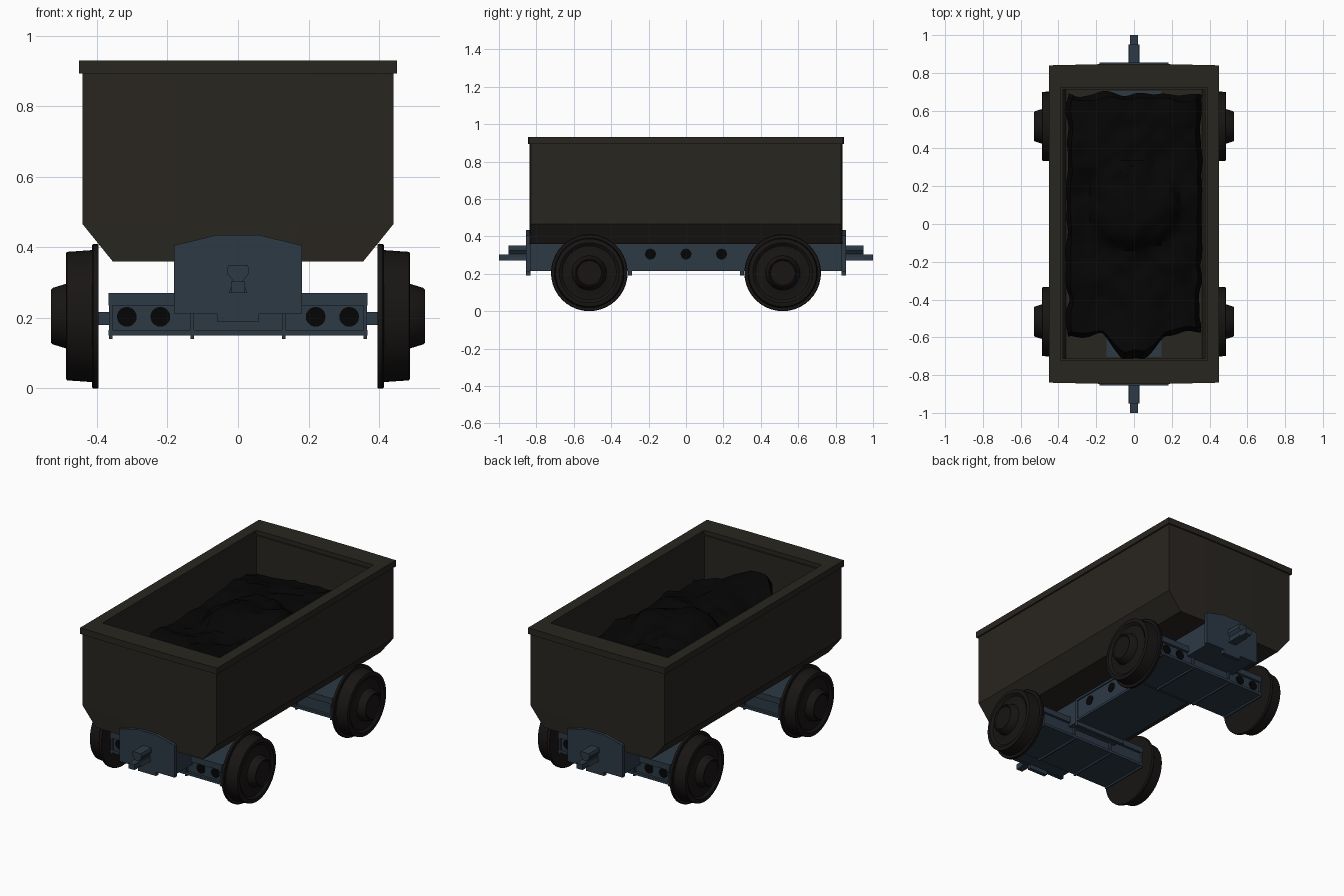
import bpy, bmesh, math
from mathutils import Vector, noise

if "Cube" in bpy.data.objects:
    bpy.data.objects.remove(bpy.data.objects["Cube"])


def material(name, rgb):
    m = bpy.data.materials.new(name)
    m.diffuse_color = (*rgb, 1)
    m.use_nodes = True
    m.node_tree.nodes["Principled BSDF"].inputs["Base Color"].default_value = m.diffuse_color
    return m


RUST = material("dark_rusty_steel", (0.022, 0.019, 0.0145))
BLUE = material("blue_steel", (0.025, 0.041, 0.060))
IRON = material("wheel_iron", (0.009, 0.0075, 0.007))
BLACK = material("black", (0.0015, 0.0015, 0.0015))


def finish(name, bm, mat, smooth=False):
    bmesh.ops.recalc_face_normals(bm, faces=bm.faces)
    me = bpy.data.meshes.new(name)
    bm.to_mesh(me)
    bm.free()
    me.materials.append(mat)
    ob = bpy.data.objects.new(name, me)
    bpy.context.collection.objects.link(ob)
    if smooth:
        bpy.ops.object.select_all(action='DESELECT')
        ob.select_set(True)
        bpy.context.view_layer.objects.active = ob
        bpy.ops.object.shade_smooth_by_angle(angle=math.radians(35))
    return ob


def loft(name, rings, mat, smooth=False):
    """Skin a closed solid through rings of equal point count."""
    bm = bmesh.new()
    vs = [[bm.verts.new(p) for p in r] for r in rings]
    n = len(vs[0])
    for a, b in zip(vs, vs[1:]):
        for i in range(n):
            j = (i + 1) % n
            bm.faces.new((a[i], a[j], b[j], b[i]))
    bm.faces.new(vs[0])
    bm.faces.new(vs[-1])
    return finish(name, bm, mat, smooth)


def box(name, x, y, z, mat):
    return loft(name, [[(x[0], y[0], h), (x[1], y[0], h), (x[1], y[1], h), (x[0], y[1], h)]
                       for h in z], mat)


def lathe(name, profile, centre, mat, side=1, n=40):
    """Revolve (x, radius) points about an axle along x."""
    rings = [[(side * (centre[0] + x), centre[1] + r * math.cos(2 * math.pi * i / n),
               centre[2] + r * math.sin(2 * math.pi * i / n)) for i in range(n)]
             for x, r in profile]
    return loft(name, rings, mat, True)


def disc(name, centre, r, axis):
    """Thin black disc that reads as a hole in a plate."""
    rings = []
    for d in (-0.0015, 0.0015):
        ring = []
        for i in range(20):
            a = 2 * math.pi * i / 20
            c, s = r * math.cos(a), r * math.sin(a)
            ring.append(Vector(centre) + Vector((d, c, s) if axis == 'x' else (c, d, s)))
        rings.append(ring)
    return loft(name, rings, BLACK)


# Tub: outer wall, rim, inner wall and floor, with slightly bowed ends
def tub_ring(z, x, y, bow):
    front = [(-x, -y), (-x * .4, -y - bow), (x * .4, -y - bow), (x, -y)]
    return [(a, b, z) for a, b in front + [(-a, -b) for a, b in front]]


loft("tub", [tub_ring(*r) for r in (
    (.36, .355, .83, .008), (.465, .44, .83, .008), (.893, .44, .83, .008),
    (.893, .45, .84, .006), (.93, .45, .84, .006), (.93, .386, .722, 0),
    (.905, .386, .722, 0), (.905, .376, .712, 0), (.45, .376, .712, 0),
    (.395, .36, .712, 0))], RUST)

# Coal heap: lumpy grid with a raised dome, a front tongue and a skirt
bm = bmesh.new()
bmesh.ops.create_grid(bm, x_segments=30, y_segments=48, size=1)
for v in bm.verts:
    u, w = v.co.x, v.co.y
    edge = max(abs(u), abs(w)) > .999
    p = Vector((u * 1.6, w * 3, 1.7))
    tongue = min(1, 1.5 * max(0, 1 - abs(u) / .45)) * max(0, -w - .6) / .4
    x = u * .355 + .03 * u * u * noise.noise(p * 1.7)
    y = .045 + w * .64 + .04 * w * w * noise.noise(p * 1.9 + Vector((5, 2, 0))) - .12 * tongue
    dome = max(0, 1 - (x / .24) ** 2 - ((y - .10) / .23) ** 2) ** .5
    z = .725 + .09 * dome + .04 * tongue + .02 * (1 - u * u)
    z += .05 * noise.noise(p) + .02 * noise.noise(p * 3)
    v.co = (x, y, z - (.06 if edge else 0))
finish("coal_heap", bm, BLACK, True)

# Frame spine with side holes and floor plate
box("frame_spine", (-.165, .165), (-.84, .84), (.215, .362), BLUE)
for h in (.222, .354):
    box("spine_flange", (-.172, .172), (-.30, .30), (h - .007, h + .007), BLUE)
box("floor_plate", (-.145, .145), (-.705, .705), (.36, .40), BLUE)
for s in (-1, 1):
    for y in (-.19, 0, .19):
        disc("spine_hole", (s * .166, y, .305), .029, 'x')

for e in (-1, 1):
    # End plate with arched top and lower tab
    half = [(.06, .19), (.06, .213), (.182, .213), (.182, .405), (.06, .435)]
    outline = half + [(-x, z) for x, z in reversed(half)]
    loft("end_plate", [[(x, e * y, z) for x, z in outline] for y in (.832, .855)], BLUE)

    # Coupler: waisted block with a drawbar tongue
    half = [(.026, .27), (.014, .305), (.03, .325), (.03, .342), (.026, .35)]
    outline = half + [(-x, z) for x, z in reversed(half)]
    loft("coupler_block", [[(x, e * y, z) for x, z in outline] for y in (.85, .95)], BLUE)
    box("drawbar", (-.02, .02), sorted((e * .85, e * 1.0)), (.27, .303), BLUE)

    # Cross frame above the axle: web, flanges and ribs
    yc = e * .517
    box("cross_frame", (-.36, .36), (yc - .145, yc + .145), (.16, .255), BLUE)
    box("cross_bottom_flange", (-.367, .367), (yc - .16, yc + .16), (.15, .165), BLUE)
    box("cross_top_flange", (-.367, .367), (yc - .16, yc + .16), (.235, .27), BLUE)
    for x in (-.36, -.13, .13, .36):
        box("cross_rib", (x - .005, x + .005), (yc - .158, yc + .158), (.14, .24), BLUE)
    box("spine_stop", (-.17, .17), sorted((e * .29, e * .31)), (.19, .36), BLUE)
    for s in (-1, 1):
        for x in (.22, .315):
            disc("cross_hole", (s * x, yc + e * .146, .203), .028, 'y')

    # Axle and wheels
    box("axle", (-.40, .40), (yc - .02, yc + .02), (.18, .217), BLUE)
    profile = [(.395, .08), (.395, .203), (.398, .205), (.41, .205), (.413, .202),
               (.414, .187), (.485, .182), (.487, .178), (.487, .16), (.476, .145),
               (.476, .125), (.486, .092), (.525, .08), (.53, .075),
               (.53, .07), (.524, .065), (.524, .01)]
    for s in (-1, 1):
        lathe("wheel", profile, (0, yc, .205), IRON, s)
